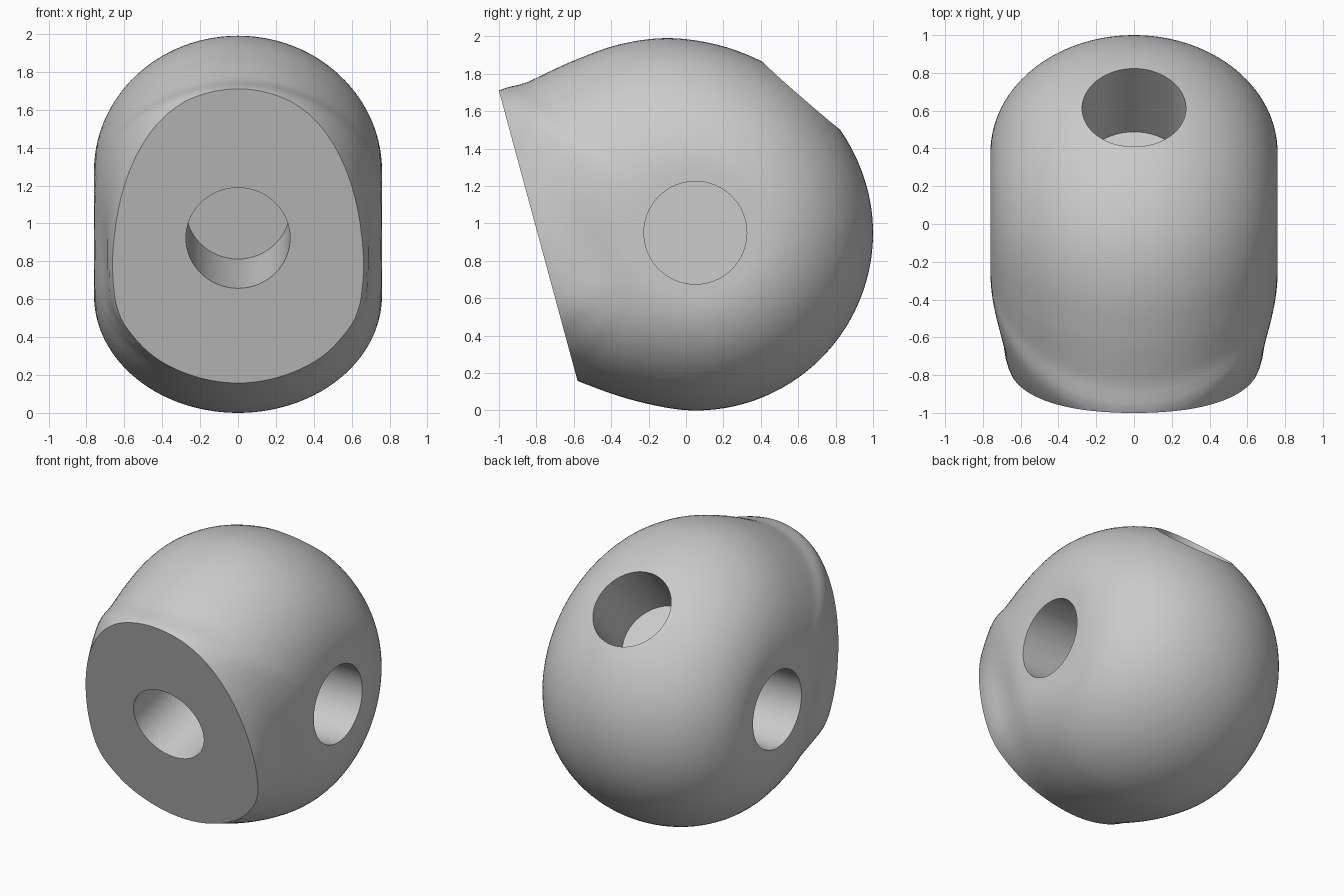
import bpy, bmesh, math
from mathutils import Vector

if "Cube" in bpy.data.objects:
    bpy.data.objects.remove(bpy.data.objects["Cube"], do_unlink=True)

grey = bpy.data.materials.new("plain grey")
grey.use_nodes = True
colour = (0.6, 0.6, 0.6, 1)
grey.diffuse_color = colour
grey.node_tree.nodes["Principled BSDF"].inputs["Base Color"].default_value = colour

CENTRE = Vector((0, 0.05, 0.95))
HALF_WIDTH, FLAT_R, HOLE_R = 0.76, 0.33, 0.275
FACE_N = Vector((0, -0.965, -0.2615)).normalized()
FACE_D, FACE_ANGLE = 0.815, math.radians(-15.2)

# Side outline: angle up from the front in degrees, radius from the centre
OUTLINE = [(-180, .95), (-130, .95), (-90, .95), (-75, .949), (-62, .971), (-51, 1.015),
           (-44, 1.077), (-38, 1.14), (-32, 1.225), (-25, 1.285), (-10, 1.325), (3, 1.33),
           (15, 1.333), (25, 1.33), (32, 1.32), (36, 1.296), (42, 1.205), (55, 1.126),
           (68, 1.086), (82, 1.051), (93, 1.021), (111, .983), (130, .962), (145, .95), (180, .95)]


def outline_radius(deg):
    """Smooth cubic interpolation of the side outline."""
    last = len(OUTLINE) - 1
    i = next(k for k in range(last) if deg <= OUTLINE[k + 1][0])

    def slope(k):
        if k in (0, last):
            return 0
        (a0, r0), (a1, r1) = OUTLINE[k - 1], OUTLINE[k + 1]
        return (r1 - r0) / (a1 - a0)
    (a, ra), (b, rb) = OUTLINE[i], OUTLINE[i + 1]
    h = b - a
    t = (deg - a) / h
    return (ra * (1 + 2 * t) * (1 - t) ** 2 + rb * t * t * (3 - 2 * t)
            + slope(i) * h * t * (1 - t) ** 2 - slope(i + 1) * h * t * t * (1 - t))


def body_point(deg, phi):
    """Rounded section turned about the sideways axis, pinched behind the neck."""
    th = math.radians(deg)
    r = FLAT_R + (outline_radius(deg) - FLAT_R) * math.cos(phi)
    x = HALF_WIDTH * math.sin(phi)
    off = th - FACE_ANGLE
    if abs(off) < 0.9:
        s = (r - FLAT_R) / (FACE_D / math.cos(off) - FLAT_R)
        if 0 < s < 1:
            pinch = 0.035 * math.sin(math.pi * s) ** 2 * math.cos(off / 0.9 * math.pi / 2) ** 2
            x -= math.copysign(pinch, x)
    return CENTRE + Vector((x, -r * math.cos(th), r * math.sin(th)))


# Body: rings lofted from one flat side to the other
AROUND, ACROSS = 180, 56
bm = bmesh.new()
rings = []
for j in range(ACROSS + 1):
    phi = math.pi * (j / ACROSS - 0.5)
    rings.append([bm.verts.new(body_point(-180 + 360 * i / AROUND, phi)) for i in range(AROUND)])
for low, high in zip(rings, rings[1:]):
    for i in range(AROUND):
        k = (i + 1) % AROUND
        bm.faces.new((low[i], low[k], high[k], high[i]))
bm.faces.new(rings[0])
bm.faces.new(rings[-1])

# Slanted flat front
cut = bmesh.ops.bisect_plane(bm, geom=bm.verts[:] + bm.edges[:] + bm.faces[:], dist=1e-5,
                             plane_co=CENTRE + FACE_N * FACE_D, plane_no=FACE_N, clear_outer=True)
rim = [e for e in cut["geom_cut"] if isinstance(e, bmesh.types.BMEdge)]
bmesh.ops.contextual_create(bm, geom=rim)
bmesh.ops.recalc_face_normals(bm, faces=bm.faces[:])
mesh = bpy.data.meshes.new("rounded_body")
bm.to_mesh(mesh)
bm.free()
body = bpy.data.objects.new("rounded_body", mesh)
bpy.context.collection.objects.link(body)
mesh.materials.append(grey)


def drill(name, mouth, axis, depth):
    """Cut a flat-bottomed round hole; axis points outward at the mouth."""
    axis = Vector(axis).normalized()
    reach = depth + 0.3
    bpy.ops.mesh.primitive_cylinder_add(
        vertices=64, radius=HOLE_R, depth=reach,
        location=Vector(mouth) + axis * (reach / 2 - depth),
        rotation=axis.to_track_quat('Z', 'Y').to_euler())
    cutter = bpy.context.object
    cutter.name = name
    cutter.hide_render = True
    cutter.data.materials.append(grey)
    mod = body.modifiers.new(name, 'BOOLEAN')
    mod.operation, mod.solver, mod.object = 'DIFFERENCE', 'EXACT', cutter
    bpy.context.view_layer.objects.active = body
    bpy.ops.object.modifier_apply(modifier=mod.name)
    bpy.data.objects.remove(cutter, do_unlink=True)


# Holes: front, upper back and both sides
drill("front_hole", (0, -0.787, 0.923), FACE_N, 0.59)
drill("back_hole", (0, 0.615, 1.682), (0, 0.665, 0.747), 0.5)
for side, label in ((1, "left"), (-1, "right")):
    drill(label + "_hole", CENTRE + Vector((side * HALF_WIDTH, 0, 0)), (side, 0, 0), 0.45)

bpy.ops.object.select_all(action='DESELECT')
body.select_set(True)
bpy.context.view_layer.objects.active = body
bpy.ops.object.shade_smooth_by_angle(angle=math.radians(35))
